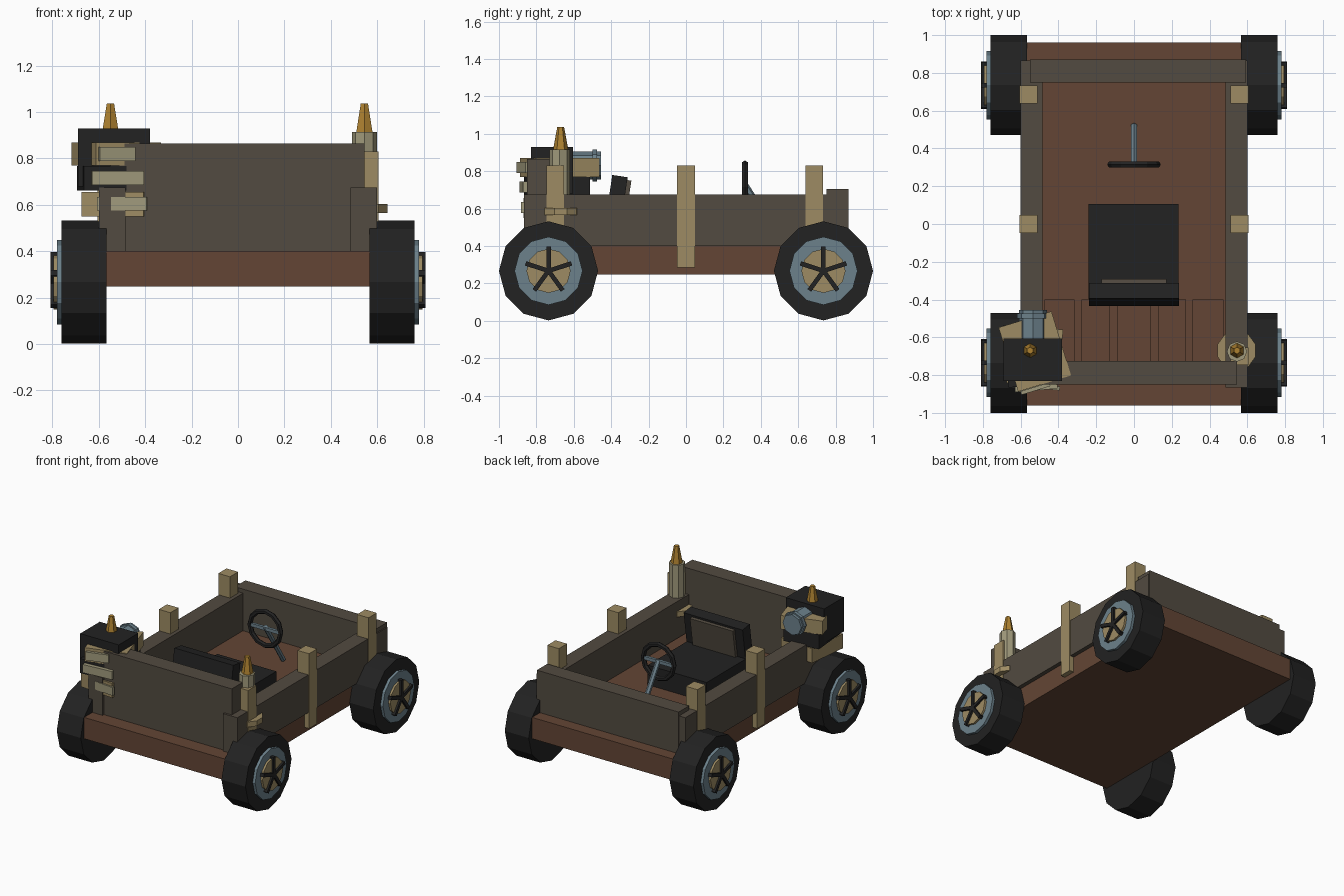
import bpy, math
from mathutils import Vector

if "Cube" in bpy.data.objects:
    bpy.data.objects.remove(bpy.data.objects["Cube"])

def mat(name, r, g, b):
    m = bpy.data.materials.new(name)
    m.diffuse_color = (r, g, b, 1)
    m.use_nodes = True
    m.node_tree.nodes["Principled BSDF"].inputs["Base Color"].default_value = m.diffuse_color
    return m

BROWN = mat("red brown wood", 0.125, 0.060, 0.035)
WALL = mat("dark grey wood", 0.085, 0.070, 0.052)
TAN = mat("tan wood", 0.34, 0.26, 0.125)
BLACK = mat("black rubber", 0.016, 0.016, 0.016)
STEEL = mat("blue steel", 0.15, 0.22, 0.26)
BRASS = mat("orange brass", 0.42, 0.22, 0.03)
CREAM = mat("pale metal", 0.35, 0.32, 0.20)

def finish(name, m):
    o = bpy.context.object
    o.name = name
    o.data.materials.append(m)
    return o

def box(name, x, y, z, m):
    """Box from (min, max) ranges."""
    bpy.ops.mesh.primitive_cube_add(size=1, location=[sum(r) / 2 for r in (x, y, z)])
    bpy.context.object.scale = [r[1] - r[0] for r in (x, y, z)]
    return finish(name, m)

def rbox(name, c, size, rot, m):
    """Rotated box from centre and size, angles in degrees."""
    bpy.ops.mesh.primitive_cube_add(size=1, location=c, rotation=[math.radians(a) for a in rot])
    bpy.context.object.scale = size
    return finish(name, m)

def rod(name, a, b, r1, m, n=12, r2=None, spin=0):
    """Cylinder or cone frustum from point a to point b."""
    a, b = Vector(a), Vector(b)
    d = b - a
    q = d.to_track_quat('Z', 'Y')
    bpy.ops.mesh.primitive_cone_add(vertices=n, radius1=r1, radius2=r1 if r2 is None else r2,
                                    depth=d.length, location=(a + b) / 2)
    o = bpy.context.object
    o.rotation_mode = 'QUATERNION'
    o.rotation_quaternion = q
    return finish(name, m)

# chassis and walls
box("chassis", (-.57, .57), (-.96, .96), (.247, .402), BROWN)
for s in (-1, 1):
    box("side_wall", sorted((s * .485, s * .6)), (-.865, .865), (.4, .675), WALL)
box("front_wall", (-.55, .545), (-.85, -.725), (.4, .865), WALL)
box("rear_wall", (-.55, .592), (.75, .87), (.4, .705), WALL)

# floor planks behind the front wall
for a, b in ((-.475, -.315), (-.277, -.13), (-.09, .09), (.127, .275), (.31, .475)):
    box("floor_plank", (a, b), (-.73, -.4), (.4, .415), BROWN)

# upright posts
for s in (-1, 1):
    for y in (-.70, 0, .685):
        box("post", sorted((s * .512, s * .605)), (y - .047, y + .047), (.285, .83), TAN)

# wheels: tyre, rim, hub plate and five spokes
for s in (-1, 1):
    for y in (-.735, .735):
        z = .267
        rod("tyre", (s * .567, y, z), (s * .76, y, z), .265, BLACK)
        rod("rim", (s * .75, y, z), (s * .78, y, z), .182, STEEL)
        rod("hub_plate", (s * .77, y, z), (s * .795, y, z), .118, TAN)
        for k in range(5):
            t = math.radians(72 * k)
            rbox("spoke", (s * .795, y - math.sin(t) * .064, z + math.cos(t) * .064),
                 (.028, .024, .13), (72 * k, 0, 0), BLACK)

# seat
box("seat_cushion", (-.24, .235), (-.40, .105), (.4, .545), BLACK)
rbox("seat_back", (0, -.373, .64), (.475, .083, .27), (-8.5, 0, 0), BLACK)
rbox("seat_back_panel", (0, -.322, .65), (.345, .03, .205), (-8.5, 0, 0), WALL)

# steering wheel and column
bpy.ops.mesh.primitive_torus_add(major_segments=12, minor_segments=6, major_radius=.124,
                                 minor_radius=.018, location=(0, .315, .715),
                                 rotation=(math.pi / 2, 0, 0))
finish("steering_wheel", BLACK)
box("steering_bar", (-.115, .115), (.305, .325), (.703, .727), STEEL)
rod("steering_column", (0, .315, .725), (0, .52, .41), .018, STEEL, 6)

# stacked engine boxes on the front left corner
box("engine_block", (-.69, -.38), (-.83, -.605), (.68, .93), BLACK)
rbox("engine_upper_box", (-.525, -.675, .82), (.293, .355, .10), (0, 0, 17), TAN)
rbox("engine_middle_box", (-.545, -.69, .715), (.27, .33, .105), (0, 0, 5), BLACK)
rbox("engine_lower_box", (-.525, -.70, .603), (.27, .31, .105), (0, 0, -6), TAN)
rbox("upper_label_plate", (-.522, -.872, .82), (.16, .02, .06), (0, 0, 17), CREAM)
rbox("middle_label_plate", (-.518, -.866, .715), (.225, .03, .06), (0, 0, 5), CREAM)
rbox("lower_label_plate", (-.50, -.86, .605), (.215, .02, .06), (0, 0, -6), CREAM)
rod("engine_drum", (-.535, -.62, .83), (-.535, -.455, .83), .075, STEEL, 8)
rod("drum_flange", (-.535, -.50, .83), (-.535, -.475, .83), .085, STEEL, 8)

# brass nozzles, exhaust pipe and its collar
rod("left_nozzle", (-.55, -.67, .93), (-.55, -.67, 1.037), .038, BRASS, 6, .018)
rod("right_nozzle", (.545, -.67, .915), (.545, -.67, 1.037), .04, BRASS, 6, .018)
rod("exhaust_pipe", (.545, -.675, .56), (.545, -.675, .915), .054, CREAM, 8)
rod("pipe_collar", (.543, -.67, .565), (.543, -.67, .603), .106, TAN, 10)
